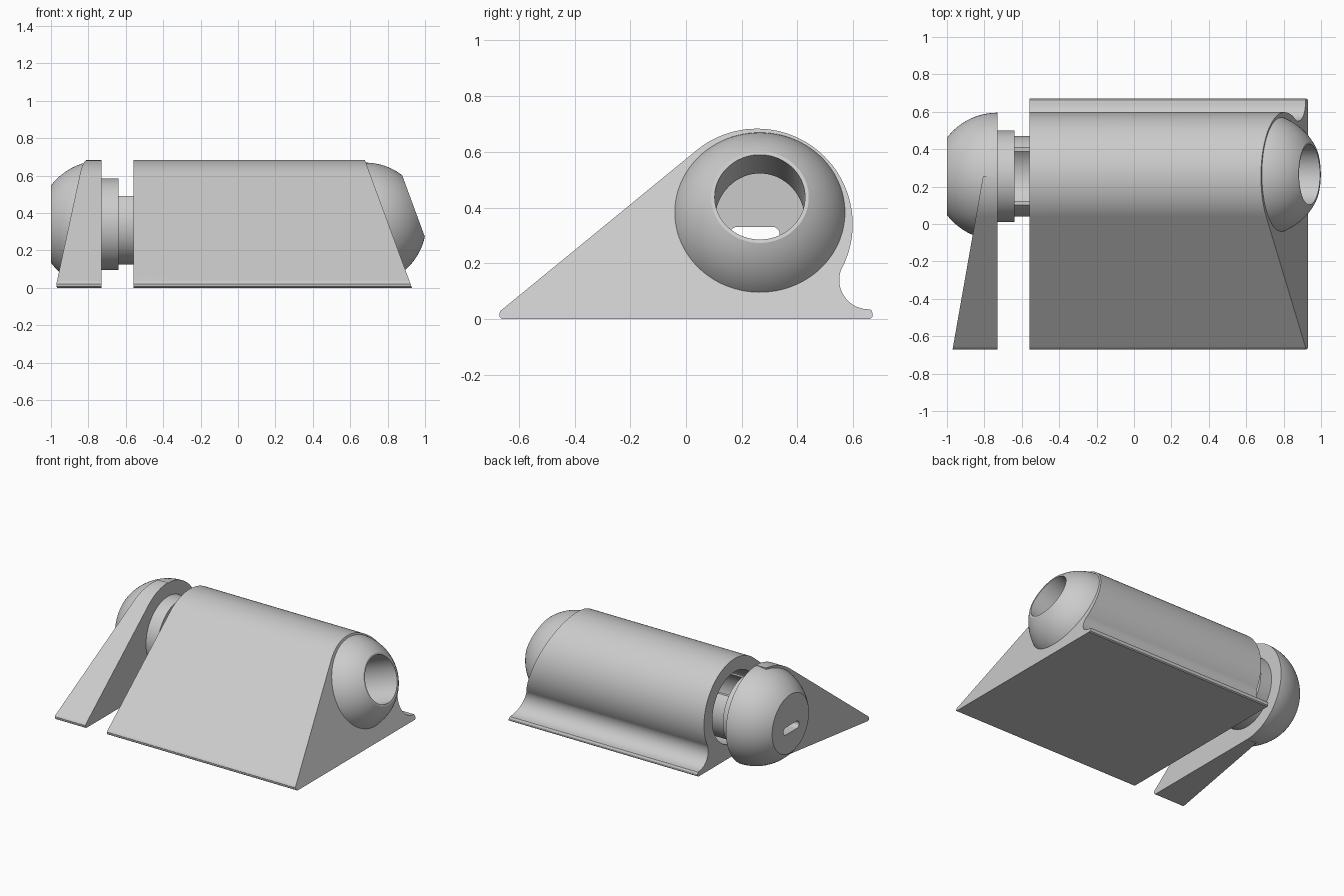
import bpy, bmesh
from math import sin, cos, radians, sqrt, pi
from mathutils import Vector

cube = bpy.data.objects.get("Cube")
if cube:
    bpy.data.objects.remove(cube)

grey = bpy.data.materials.new("light_grey")
grey.use_nodes = True
grey.diffuse_color = (0.6, 0.6, 0.6, 1)
grey.node_tree.nodes["Principled BSDF"].inputs["Base Color"].default_value = (0.6, 0.6, 0.6, 1)

CY, CZ, R = 0.255, 0.34, 0.343      # barrel axis and outer radius
CENTRE = Vector((0, CY, CZ))
X = Vector((1, 0, 0))


def finish(bm, name):
    bmesh.ops.recalc_face_normals(bm, faces=bm.faces)
    mesh = bpy.data.meshes.new(name)
    bm.to_mesh(mesh)
    bm.free()
    mesh.materials.append(grey)
    ob = bpy.data.objects.new(name, mesh)
    bpy.context.collection.objects.link(ob)
    return ob


def arc(cy, cz, r, a0, a1, n):
    angles = [radians(a0 + (a1 - a0) * i / n) for i in range(n + 1)]
    return [(cy + r * cos(a), cz + r * sin(a)) for a in angles]


def prism(name, outline, left, right):
    """Extrude a side outline between two end planes given as functions of y, z."""
    bm = bmesh.new()
    ends = [[bm.verts.new((f(y, z), y, z)) for y, z in outline] for f in (left, right)]
    n = len(outline)
    for i in range(n):
        j = (i + 1) % n
        bm.faces.new((ends[0][i], ends[0][j], ends[1][j], ends[1][i]))
    for end in ends:
        bm.faces.new(end)
    return finish(bm, name)


def lathe(name, points, origin=CENTRE, axis=X, ring=False, n=96):
    """Revolve (height, radius) points about an axis; ring closes the section."""
    side = Vector((0, 1, 0))
    up = axis.cross(side)
    bm = bmesh.new()
    loops = [[bm.verts.new(origin + axis * h + (side * cos(2 * pi * k / n) + up * sin(2 * pi * k / n)) * r)
              for k in range(n)] for h, r in points]
    pairs = list(zip(loops, loops[1:]))
    if ring:
        pairs.append((loops[-1], loops[0]))
    for a, b in pairs:
        for k in range(n):
            m = (k + 1) % n
            bm.faces.new((a[k], a[m], b[m], b[k]))
    if not ring:
        bm.faces.new(loops[0])
        bm.faces.new(loops[-1])
    return finish(bm, name)


def combine(ob, other, operation):
    mod = ob.modifiers.new("bool", "BOOLEAN")
    mod.object, mod.operation, mod.solver = other, operation, "EXACT"
    graph = bpy.context.evaluated_depsgraph_get()
    mesh = bpy.data.meshes.new_from_object(ob.evaluated_get(graph))
    ob.modifiers.clear()
    ob.data = mesh
    bpy.data.objects.remove(other)


def dome_points(h0, h1, radius, centre, n=20):
    hs = [h0 + (h1 - h0) * i / n for i in range(n + 1)]
    return [(h, sqrt(radius ** 2 - (h - centre) ** 2)) for h in hs]


# Main body: wedge front, round barrel, concave rear foot, slanted end
toe = [(-0.66, 0), (-0.668, 0.006), (-0.67, 0.02), (-0.665, 0.03), (-0.655, 0.038)]
foot = [(0.664, 0.033), (0.67, 0.02), (0.668, 0.006), (0.66, 0)]
outline = toe + arc(CY, CZ, R, 129.6, -26.6, 48) + arc(0.655, 0.14, 0.105, 153.4, 270, 20)[1:] + foot
body = prism("main_body", outline, lambda y, z: -0.56, lambda y, z: 0.93 - 0.368 * z)

# Tilted end dome with a round opening
tilt = Vector((1, 0, 0.368)).normalized()
seat = Vector((0.789, 0.265, 0.3825))
dome = lathe("end_dome", dome_points(-0.05, 0.159, 0.327, -0.117), seat, tilt)
combine(body, dome, "UNION")
combine(body, lathe("bore_cutter", [(-0.7, 0.25), (0.7, 0.25)]), "DIFFERENCE")
combine(body, lathe("opening_cutter", [(-0.15, 0.162), (0.3, 0.162)], seat, tilt), "DIFFERENCE")

# End cap: half dome with a tapered wedge leg
cap = lathe("end_cap", dome_points(-1, -0.73, 0.34, -0.73))
leg_outline = toe + arc(CY, CZ, R, 129.6, 90, 14) + [(CY, 0)]
leg = prism("cap_leg", leg_outline, lambda y, z: -0.97 + 0.176 * (y + 0.67), lambda y, z: -0.73)
combine(cap, leg, "UNION")
combine(cap, lathe("cap_bore_cutter", [(-0.93, 0.2), (-0.6, 0.2)]), "DIFFERENCE")

# Rounded slot through the cap end
slot_outline = arc(0.31, 0.305, 0.026, -90, 90, 10) + arc(0.185, 0.305, 0.026, 90, 270, 10)
slot = prism("slot_cutter", slot_outline, lambda y, z: -1.1, lambda y, z: -0.85)
combine(cap, slot, "DIFFERENCE")

# Collar and inner tube with an open top
collar = lathe("collar", [(-0.74, 0.2), (-0.74, 0.245), (-0.64, 0.245), (-0.64, 0.2)], ring=True)
tube = lathe("inner_tube", [(-0.65, 0.2), (-0.65, 0.215), (0.6, 0.215), (0.6, 0.2)], ring=True)
window = prism("window_cutter", [(-0.1, 0.49), (0.6, 0.49), (0.6, 0.7), (-0.1, 0.7)],
               lambda y, z: -0.64, lambda y, z: 0.7)
combine(tube, window, "DIFFERENCE")

# Smooth curved faces, keep edges crisp
for ob in bpy.context.selected_objects:
    ob.select_set(False)
for ob in (body, cap, collar, tube):
    ob.select_set(True)
bpy.context.view_layer.objects.active = body
bpy.ops.object.shade_smooth_by_angle(angle=radians(25))
